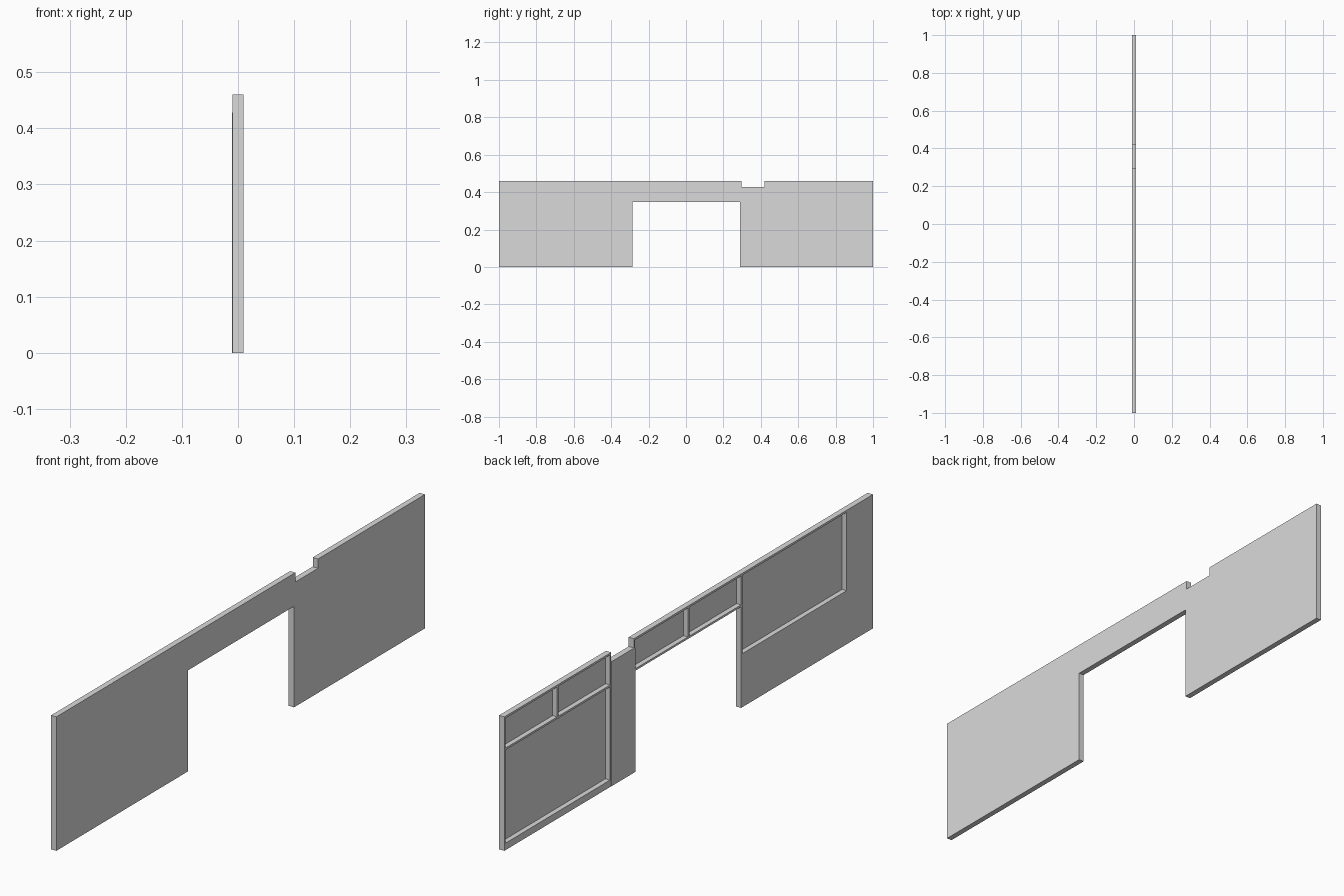
import bpy, bmesh

cube = bpy.data.objects.get("Cube")
if cube:
    bpy.data.objects.remove(cube, do_unlink=True)

# One plain grey for the whole panel
grey = bpy.data.materials.new("plain_grey")
grey.use_nodes = True
grey.diffuse_color = (0.7, 0.7, 0.7, 1)
grey.node_tree.nodes["Principled BSDF"].inputs["Base Color"].default_value = (0.7, 0.7, 0.7, 1)

# Main dimensions
OUTER, SKIN, INNER = 0.01, 0.007, -0.01     # depths along x
TOP, T = 0.46, 0.007                        # panel height, rib thickness
DOOR_R, DOOR_L, DOOR_TOP = -0.285, 0.29, 0.347
NOTCH_R, NOTCH_L, NOTCH_Z = 0.297, 0.42, 0.428
BAY_R, BAY_Z = -0.857, 0.184                # large bay: far side and sill
UNDER_TOP = TOP - T


def finish(name, bm):
    bmesh.ops.recalc_face_normals(bm, faces=bm.faces)
    mesh = bpy.data.meshes.new(name)
    bm.to_mesh(mesh)
    bm.free()
    mesh.materials.append(grey)
    obj = bpy.data.objects.new(name, mesh)
    bpy.context.collection.objects.link(obj)


def slab(name, outline, x0, x1):
    """Extrude a (y, z) outline from x0 to x1."""
    bm = bmesh.new()
    face = bm.faces.new([bm.verts.new((x0, y, z)) for y, z in outline])
    new = bmesh.ops.extrude_face_region(bm, geom=[face])["geom"]
    moved = [v for v in new if isinstance(v, bmesh.types.BMVert)]
    bmesh.ops.translate(bm, verts=moved, vec=(x1 - x0, 0, 0))
    finish(name, bm)


def rib(name, y0, y1, z0, z1, inner=INNER):
    """Box standing on the inside of the skin."""
    slab(name, [(y0, z0), (y1, z0), (y1, z1), (y0, z1)], inner, SKIN)


# Outer skin with doorway and top notch
slab("outer_skin", [
    (-1, 0), (DOOR_R, 0), (DOOR_R, DOOR_TOP), (DOOR_L, DOOR_TOP), (DOOR_L, 0), (1, 0),
    (1, TOP), (NOTCH_L, TOP), (NOTCH_L, NOTCH_Z), (NOTCH_R, NOTCH_Z), (NOTCH_R, TOP), (-1, TOP),
], SKIN, OUTER)

# Front section: closed side and base around one large bay
rib("front_side_block", -1, BAY_R, 0, TOP)
rib("front_base_block", BAY_R, DOOR_R, 0, BAY_Z)
rib("front_door_post", DOOR_R - T, DOOR_R, BAY_Z, UNDER_TOP)
rib("front_top_rail", BAY_R, DOOR_L, UNDER_TOP, TOP)

# Lintel over the doorway: two bays
rib("lintel_bottom_rail", DOOR_R, DOOR_L, DOOR_TOP, DOOR_TOP + T)
rib("lintel_divider", -T / 2, T / 2, DOOR_TOP + T, UNDER_TOP)

# Closed strip below the notch, slightly proud
rib("notch_block", DOOR_L, NOTCH_L, 0, NOTCH_Z, INNER - 0.0005)
rib("notch_post", DOOR_L, NOTCH_R, NOTCH_Z, TOP)

# Rear section: two small bays over a large one
y0, y1 = NOTCH_L + T, 1 - T
mid = (y0 + y1) / 2
rib("rear_inner_post", NOTCH_L, y0, 0, TOP)
rib("rear_end_post", y1, 1, 0, TOP)
rib("rear_top_rail", y0, y1, UNDER_TOP, TOP)
rib("rear_middle_rail", y0, y1, DOOR_TOP - T / 2, DOOR_TOP + T / 2)
rib("rear_divider", mid - T / 2, mid + T / 2, DOOR_TOP + T / 2, UNDER_TOP)
rib("rear_base_rail", y0, y1, 0, 0.024)
